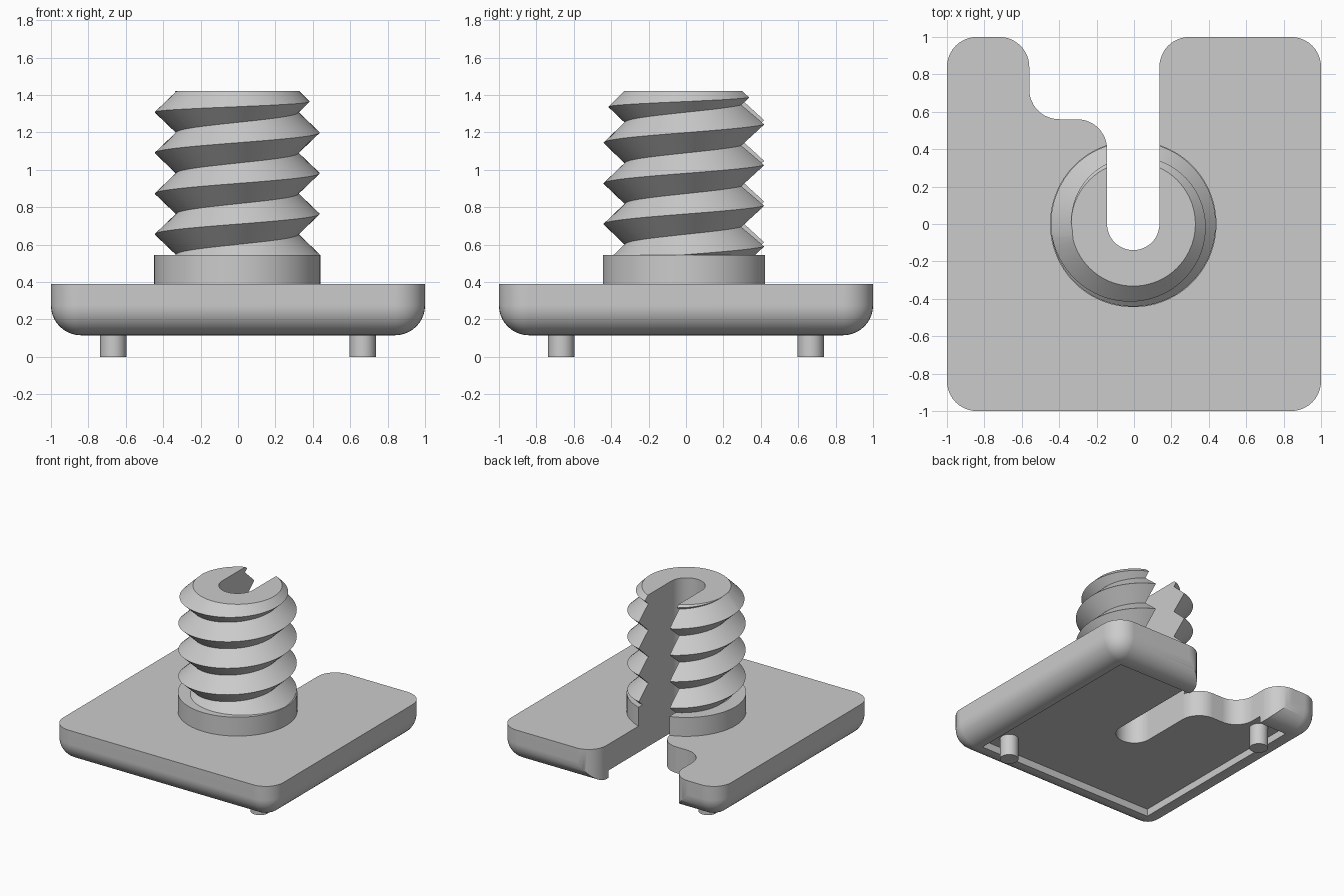
import bpy, bmesh, math
from math import cos, sin, radians, pi

if "Cube" in bpy.data.objects:
    bpy.data.objects.remove(bpy.data.objects["Cube"])

AXIS_X = -0.004      # column axis
FILLET = 0.16
SLOT_R = 0.14
BOTTOM, TOP = 0.115, 0.39
COLLAR_TOP, COLUMN_TOP = 0.545, 1.42

grey = bpy.data.materials.new("plain grey")
grey.use_nodes = True
colour = (0.6, 0.6, 0.6, 1)
grey.diffuse_color = colour
grey.node_tree.nodes["Principled BSDF"].inputs["Base Color"].default_value = colour


def make(name, bm):
    bmesh.ops.recalc_face_normals(bm, faces=bm.faces)
    mesh = bpy.data.meshes.new(name)
    bm.to_mesh(mesh)
    bm.free()
    mesh.materials.append(grey)
    obj = bpy.data.objects.new(name, mesh)
    bpy.context.collection.objects.link(obj)
    return obj


def box(name, half, z0, z1, fillet=0):
    bm = bmesh.new()
    bmesh.ops.create_cube(bm, size=2)
    for v in bm.verts:
        v.co = (v.co.x * half, v.co.y * half, z1 if v.co.z > 0 else z0)
    if fillet:  # all edges except the top rim
        edges = [e for e in bm.edges if any(v.co.z < z1 - 0.01 for v in e.verts)]
        bmesh.ops.bevel(bm, geom=edges, offset=fillet, segments=10, profile=0.5,
                        affect='EDGES')
    return make(name, bm)


def cone(name, x, y, r0, r1, z0, z1, sides=64):
    bm = bmesh.new()
    bmesh.ops.create_cone(bm, cap_ends=True, segments=sides, radius1=r0, radius2=r1,
                          depth=z1 - z0)
    bmesh.ops.translate(bm, verts=bm.verts, vec=(x, y, (z0 + z1) / 2))
    return make(name, bm)


def prism(name, outline, z0, z1):
    bm = bmesh.new()
    face = bm.faces.new([bm.verts.new((x, y, z0)) for x, y in outline])
    new = bmesh.ops.extrude_face_region(bm, geom=[face])["geom"]
    bmesh.ops.translate(bm, vec=(0, 0, z1 - z0),
                        verts=[g for g in new if isinstance(g, bmesh.types.BMVert)])
    return make(name, bm)


def arc(cx, cy, r, a0, a1, n=12):
    angles = [radians(a0 + (a1 - a0) * i / n) for i in range(n + 1)]
    return [(cx + r * cos(a), cy + r * sin(a)) for a in angles]


def combine(obj, tool, operation='DIFFERENCE'):
    mod = obj.modifiers.new("cut", 'BOOLEAN')
    mod.operation, mod.object, mod.solver = operation, tool, 'EXACT'
    bpy.context.view_layer.objects.active = obj
    bpy.ops.object.modifier_apply(modifier=mod.name)


def smooth(obj, angle=30):
    bpy.ops.object.select_all(action='DESELECT')
    obj.select_set(True)
    bpy.context.view_layer.objects.active = obj
    bpy.ops.object.shade_smooth_by_angle(angle=radians(angle))
    obj.modifiers.new("even_shading", 'WEIGHTED_NORMAL').keep_sharp = True


# Cutters: stepped notch for the plate, plain slot for the column, underside pocket
left, right = AXIS_X - SLOT_R, AXIS_X + SLOT_R
slot_end = arc(AXIS_X, 0, SLOT_R, 180, 360, 24)
step_x, step_y = -0.56, 0.56
notch = (arc(step_x - FILLET, 1 - FILLET, FILLET, 90, 0)
         + arc(step_x + FILLET, step_y + FILLET, FILLET, 180, 270)
         + arc(left - FILLET, step_y - FILLET, FILLET, 90, 0)
         + slot_end
         + arc(right + FILLET, 1 - FILLET, FILLET, 180, 90)
         + [(right + FILLET, 1.2), (step_x - FILLET, 1.2)])
notch_cutter = prism("notch_cutter", notch, 0.02, 0.6)
slot_cutter = prism("slot_cutter", slot_end + [(right, 0.9), (left, 0.9)], 0.2, 1.6)
pocket_cutter = box("pocket_cutter", 0.81, 0.03, BOTTOM + 0.06)

# Base plate with rounded underside
plate = box("base_plate", 1, BOTTOM, TOP, FILLET)
combine(plate, pocket_cutter)
combine(plate, notch_cutter)

# Collar under the thread
collar = cone("collar", AXIS_X, 0, 0.445, 0.445, TOP, COLLAR_TOP, 96)
combine(collar, slot_cutter)

# Screw thread: rows alternate crest and valley, each turn climbing one pitch
PITCH, VALLEY, CREST, STEPS, ROWS = 0.2175, 0.327, 0.441, 72, 16
start = 1.09 - PITCH * 4.5   # a crest row starts here at angle 0
bm = bmesh.new()
grid = []
for k in range(ROWS):
    r = VALLEY if k % 2 else CREST
    grid.append([bm.verts.new((AXIS_X + r * cos(2 * pi * j / STEPS),
                               r * sin(2 * pi * j / STEPS),
                               start + PITCH * (k / 2 + j / STEPS)))
                 for j in range(STEPS)])
for k in range(ROWS - 1):
    for j in range(STEPS):
        # the last column joins the first one two rows higher
        step = 0 if j + 1 < STEPS else 2
        if k + 1 + step < ROWS:
            n = (j + 1) % STEPS
            bm.faces.new((grid[k][j], grid[k + step][n],
                          grid[k + 1 + step][n], grid[k + 1][j]))
# Close both ragged ends with fans; the trim below removes them
rim = [e for e in bm.edges if e.is_boundary]
low, high = bm.verts.new((AXIS_X, 0, 0.1)), bm.verts.new((AXIS_X, 0, 1.85))
for e in rim:
    tip = low if e.verts[0].co.z < 1 else high
    bm.faces.new((tip, e.verts[0], e.verts[1]))
bmesh.ops.triangulate(bm, faces=bm.faces)
thread = make("screw_thread", bm)

# Trim to height with a chamfered top, then cut the slot
base = COLLAR_TOP - 0.02
trim = cone("trim_tool", AXIS_X, 0, 0.332 + COLUMN_TOP - base, 0.332, base,
            COLUMN_TOP, 96)
combine(thread, trim, 'INTERSECT')
combine(thread, slot_cutter)

# Locating pegs on opposite corners
pegs = [cone(name, s * 0.667, -s * 0.667, 0.07, 0.07, 0, BOTTOM + 0.1, 32)
        for name, s in (("front_peg", 1), ("back_peg", -1))]

for tool in (notch_cutter, slot_cutter, pocket_cutter, trim):
    bpy.data.objects.remove(tool)
for obj in [plate, collar, thread] + pegs:
    smooth(obj)
